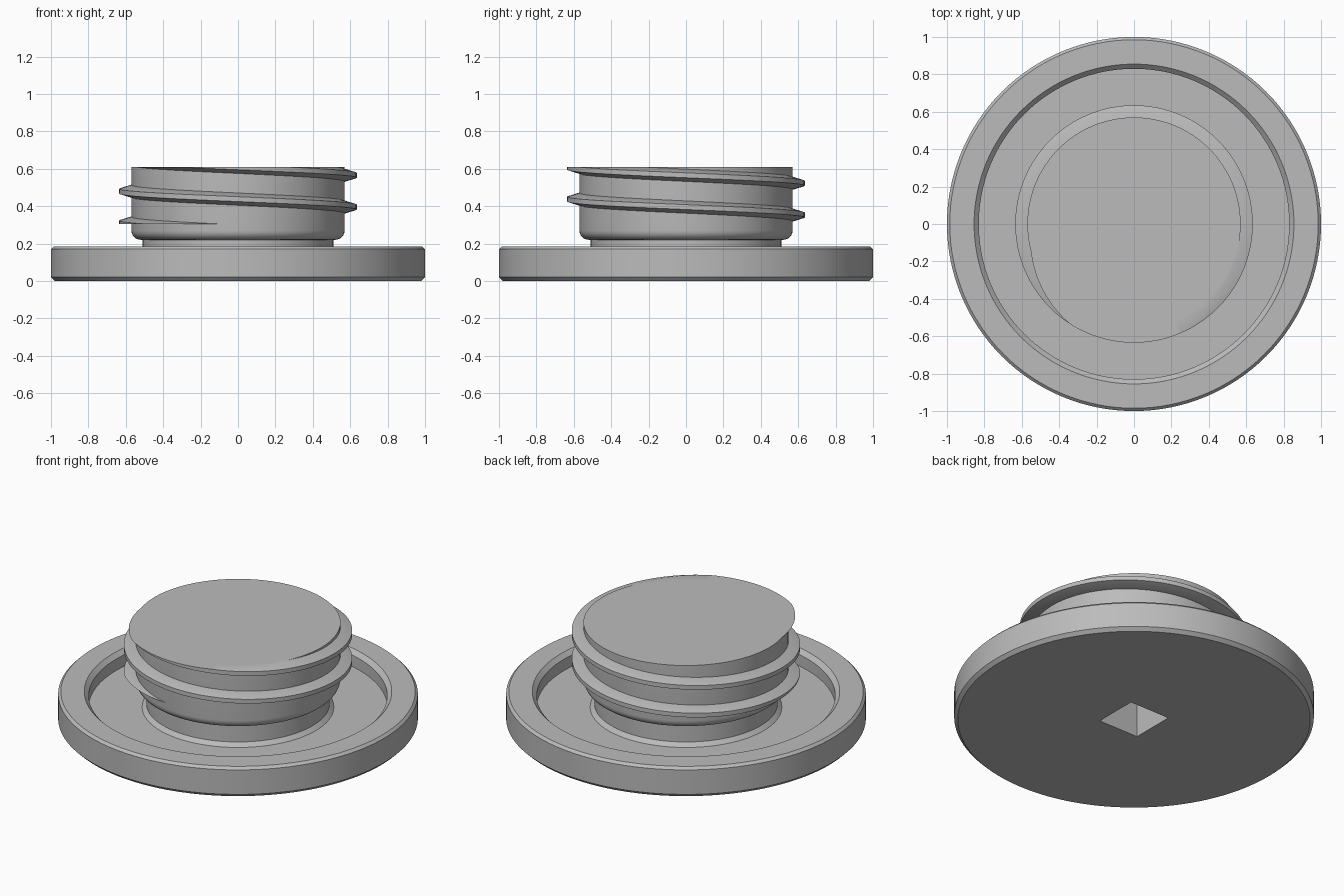
import bpy
import bmesh
from math import cos, sin, pi, radians
from mathutils import Vector

cube = bpy.data.objects.get("Cube")
if cube:
    bpy.data.objects.remove(cube, do_unlink=True)

GREY = (0.5, 0.5, 0.5, 1)
grey = bpy.data.materials.new("plain grey")
grey.use_nodes = True
grey.diffuse_color = GREY
grey.node_tree.nodes["Principled BSDF"].inputs["Base Color"].default_value = GREY


def add_object(name, bm):
    bmesh.ops.recalc_face_normals(bm, faces=bm.faces)
    mesh = bpy.data.meshes.new(name)
    bm.to_mesh(mesh)
    bm.free()
    mesh.materials.append(grey)
    obj = bpy.data.objects.new(name, mesh)
    bpy.context.collection.objects.link(obj)
    return obj


def smooth(obj):
    bpy.ops.object.select_all(action="DESELECT")
    obj.select_set(True)
    bpy.context.view_layer.objects.active = obj
    bpy.ops.object.shade_smooth_by_angle(angle=radians(25))


def lathe(name, profile, steps=128):
    bm = bmesh.new()
    verts = [bm.verts.new((r, 0, z)) for r, z in profile]
    edges = [bm.edges.new(pair) for pair in zip(verts, verts[1:])]
    bmesh.ops.spin(bm, geom=verts + edges, cent=(0, 0, 0), axis=(0, 0, 1),
                   angle=2 * pi, steps=steps)
    bmesh.ops.remove_doubles(bm, verts=bm.verts, dist=0.0001)
    return add_object(name, bm)


# Stopper body: flange with a recessed floor, narrow neck and wide plug
TOP, PLUG_R, ROUND = 0.61, 0.57, 0.05
flange = [(0, 0), (0.98, 0), (1, 0.02), (1, 0.17), (0.985, 0.185),
          (0.855, 0.185), (0.83, 0.16), (0.83, 0.09)]
neck = [(0.533, 0.09), (0.51, 0.113), (0.51, 0.22)]
plug_edge = [(PLUG_R - ROUND + ROUND * sin(a), 0.22 + ROUND - ROUND * cos(a))
             for a in (i * pi / 12 for i in range(7))]
body = lathe("stopper_body", flange + neck + plug_edge + [(PLUG_R, TOP), (0, TOP)])

# Square drive socket cut into the underside
bm = bmesh.new()
bmesh.ops.create_cube(bm, size=1)
bmesh.ops.scale(bm, vec=(0.27, 0.27, 0.7), verts=bm.verts)
cutter = add_object("socket_cutter", bm)
cutter.hide_render = True
cut = body.modifiers.new("socket", "BOOLEAN")
cut.operation = "DIFFERENCE"
cut.solver = "EXACT"
cut.object = cutter
bpy.context.view_layer.objects.active = body
bpy.ops.object.modifier_apply(modifier=cut.name)
bpy.data.objects.remove(cutter, do_unlink=True)
smooth(body)

# Screw thread: trapezoid swept down a helix, trimmed flat at both ends
PITCH, PER_TURN, TURNS = 0.17, 96, 2.4
section = [(0.55, 0.033), (PLUG_R, 0.033), (0.635, 0.013),
           (0.635, -0.013), (PLUG_R, -0.033), (0.55, -0.033)]
bm = bmesh.new()
rings = []
for i in range(int(PER_TURN * TURNS) + 1):
    t = i / PER_TURN - 0.05
    a = pi + 2 * pi * t
    rings.append([bm.verts.new((r * cos(a), r * sin(a), 0.65 - PITCH * t + dz))
                  for r, dz in section])
for low, high in zip(rings, rings[1:]):
    for j in range(len(section)):
        k = (j + 1) % len(section)
        bm.faces.new((low[j], low[k], high[k], high[j]))
bm.faces.new(rings[0])
bm.faces.new(rings[-1])
bmesh.ops.recalc_face_normals(bm, faces=bm.faces)
for z, direction in ((TOP, 1), (0.305, -1)):
    result = bmesh.ops.bisect_plane(
        bm, geom=bm.verts[:] + bm.edges[:] + bm.faces[:],
        plane_co=Vector((0, 0, z)), plane_no=Vector((0, 0, direction)),
        clear_outer=True)
    rim = [e for e in result["geom_cut"]
           if isinstance(e, bmesh.types.BMEdge) and e.is_boundary]
    bmesh.ops.triangle_fill(bm, edges=rim, use_beauty=True)
smooth(add_object("screw_thread", bm))
